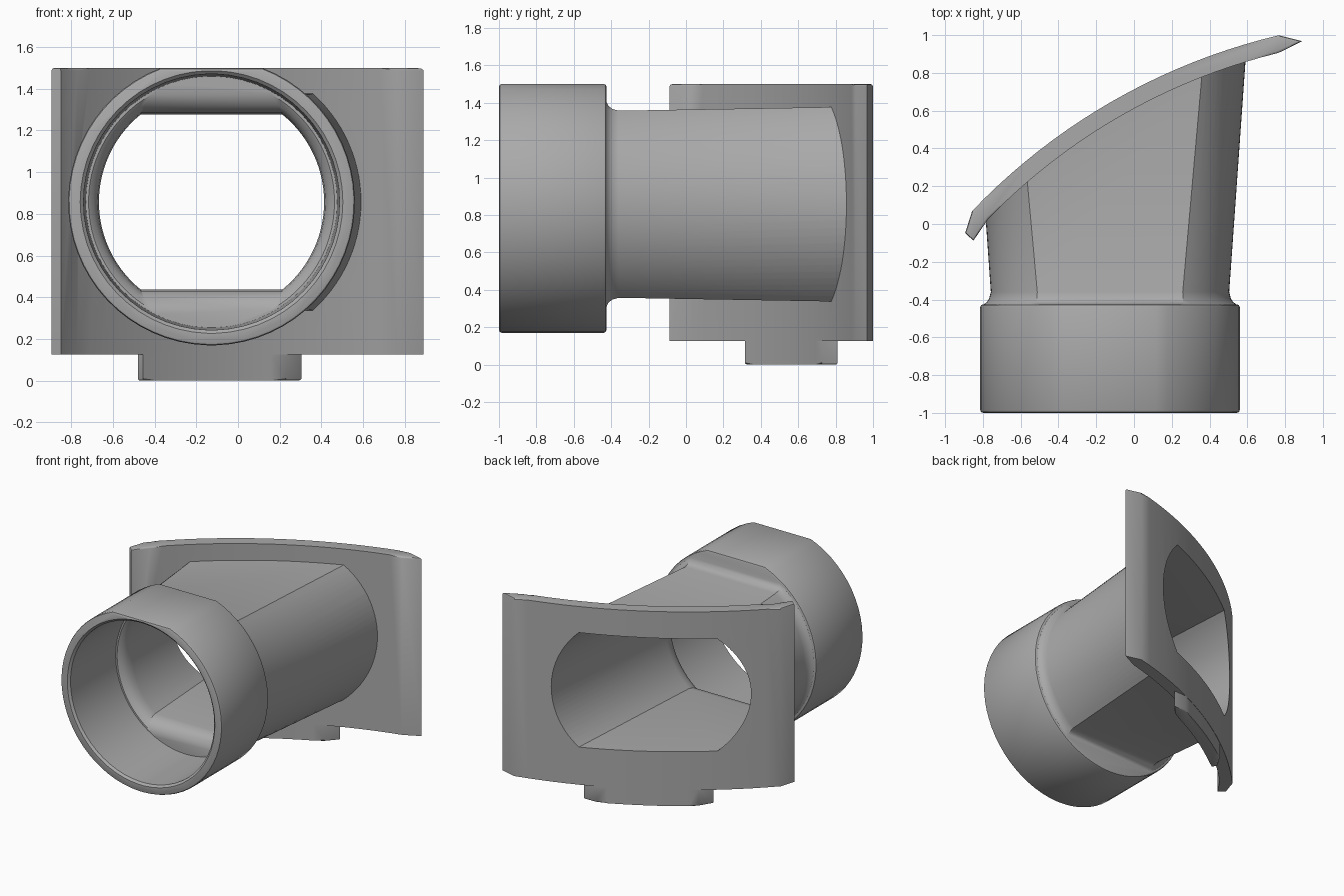
import bpy, bmesh
from math import asin, atan2, cos, sin, pi, sqrt

if "Cube" in bpy.data.objects:
    bpy.data.objects.remove(bpy.data.objects["Cube"])

AXIS_X, AXIS_Z = -0.127, 0.857      # pipe axis
ARC_X, ARC_Y = 1.528, -2.212        # centre of the saddle curve
BACK_R, FRONT_R = 3.30, 3.21
STEPS = 28

grey = bpy.data.materials.new("plain_grey")
grey.use_nodes = True
grey.diffuse_color = (0.4, 0.4, 0.4, 1)
grey.node_tree.nodes["Principled BSDF"].inputs["Base Color"].default_value = (0.4, 0.4, 0.4, 1)


def make_object(name, bm):
    bmesh.ops.recalc_face_normals(bm, faces=bm.faces[:])
    mesh = bpy.data.meshes.new(name)
    bm.to_mesh(mesh)
    bm.free()
    mesh.materials.append(grey)
    obj = bpy.data.objects.new(name, mesh)
    bpy.context.collection.objects.link(obj)
    return obj


def arc_y(x, radius):
    return ARC_Y + sqrt(radius ** 2 - (x - ARC_X) ** 2)


def arc(x0, x1, radius, n):
    """Points along the saddle curve from x0 to x1, evenly spaced by angle."""
    a, b = (atan2(arc_y(x, radius) - ARC_Y, x - ARC_X) for x in (x0, x1))
    angles = [a + (b - a) * i / n for i in range(n + 1)]
    return [(ARC_X + radius * cos(t), ARC_Y + radius * sin(t)) for t in angles]


def section(y, r, top=9, bottom=9):
    """Circle with its top and bottom cut flat, in the plane of y."""
    hi = asin(min(top / r, 0.9995))
    lo = asin(min(bottom / r, 0.9995))
    angles = [-lo + (hi + lo) * i / STEPS for i in range(STEPS + 1)]
    right = [(AXIS_X + r * cos(t), y, AXIS_Z + r * sin(t)) for t in angles]
    left = [(2 * AXIS_X - x, yy, z) for x, yy, z in reversed(right)]
    return right + left


def loft(name, rings):
    bm = bmesh.new()
    loops = [[bm.verts.new(p) for p in ring] for ring in rings]
    count = len(loops[0])
    for a, b in zip(loops, loops[1:]):
        for i in range(count):
            j = (i + 1) % count
            bm.faces.new((a[i], a[j], b[j], b[i]))
    bm.faces.new(loops[0])
    bm.faces.new(loops[-1])
    return make_object(name, bm)


def prism(name, outline, z0, z1, bevel_z, width):
    """Upright prism with the rim at bevel_z rounded."""
    bm = bmesh.new()
    base = bm.faces.new([bm.verts.new((x, y, z0)) for x, y in outline])
    new = bmesh.ops.extrude_face_region(bm, geom=[base])["geom"]
    for v in new:
        if isinstance(v, bmesh.types.BMVert):
            v.co.z = z1
    if len([f for f in bm.faces if all(abs(v.co.z - z0) < 1e-5 for v in f.verts)]) == 0:
        bm.faces.new([v for v in base.verts])
    rim = [e for e in bm.edges if all(abs(v.co.z - bevel_z) < 1e-5 for v in e.verts)]
    bmesh.ops.bevel(bm, geom=rim, offset=width, segments=2, profile=0.5, affect='EDGES')
    return make_object(name, bm)


# Socket with rounded rims and a flat on top
pipe = loft("saddle_pipe", [section(*s) for s in (
    (-1.0, 0.672, 0.628), (-0.9955, 0.683, 0.6385), (-0.985, 0.6875, 0.643),
    (-0.44, 0.6875, 0.643), (-0.4295, 0.683, 0.6385), (-0.425, 0.672, 0.628))])

# Tapering neck, ending inside the curved plate
rings = [section(y, r, h, h) for y, r, h in (
    (-0.50, 0.668, 0.548), (-0.425, 0.668, 0.548), (-0.415, 0.654, 0.527),
    (-0.395, 0.640, 0.510), (-0.36, 0.631, 0.500))]
end = []
for i in range(2 * STEPS + 2):
    y = 0.5
    for _ in range(6):
        t = (y + 0.36) / 1.16
        half = 0.5 + 0.02 * t
        point = section(y, 0.631 + 0.082 * t, half, half)[i]
        y = arc_y(point[0], 3.28)
    end.append((point[0], y, point[2]))
neck = loft("neck", rings + [end])

# Curved saddle plate with pointed ends
outline = (arc(-0.857, 0.767, BACK_R, 20) + [(0.89, 0.968)]
           + arc(0.765, -0.77, FRONT_R, 20) + [(-0.85, -0.088), (-0.894, -0.048)])
plate = prism("saddle_plate", outline, 0.125, 1.5, 1.5, 0.012)

# Locating tab under the plate
outline = (arc(-0.42, 0.2, BACK_R - 0.002, 10) + [(0.305, 0.81)]
           + arc(0.23, -0.455, FRONT_R + 0.002, 10) + [(-0.48, 0.35)])
tab = prism("locating_tab", outline, 0.0, 0.2, 0.0, 0.01)

# Socket recess with an eased lip
recess = loft("recess_cutter", [section(*s) for s in (
    (-1.05, 0.632), (-1.0, 0.630), (-0.985, 0.614), (-0.45, 0.603))])

# Through bore with a rounded mouth
bore = loft("bore_cutter", [section(y, r, h, h) for y, r, h in (
    (-0.50, 0.590, 0.515), (-0.45, 0.590, 0.515), (-0.43, 0.565, 0.465),
    (-0.39, 0.546, 0.430), (-0.34, 0.540, 0.420), (1.2, 0.650, 0.448))])

# Join the parts, then cut the recess and bore
helpers = (neck, plate, tab, recess, bore)
for helper in helpers:
    helper.hide_render = True
    mod = pipe.modifiers.new(helper.name, 'BOOLEAN')
    mod.object, mod.solver = helper, 'EXACT'
    mod.operation = 'DIFFERENCE' if helper in (recess, bore) else 'UNION'
bpy.context.view_layer.update()
depsgraph = bpy.context.evaluated_depsgraph_get()
pipe_mesh = bpy.data.meshes.new_from_object(pipe.evaluated_get(depsgraph))
pipe.modifiers.clear()
pipe.data = pipe_mesh
for helper in helpers:
    bpy.data.objects.remove(helper)

bpy.ops.object.select_all(action='DESELECT')
pipe.select_set(True)
bpy.context.view_layer.objects.active = pipe
bpy.ops.object.shade_smooth_by_angle(angle=pi / 6)
